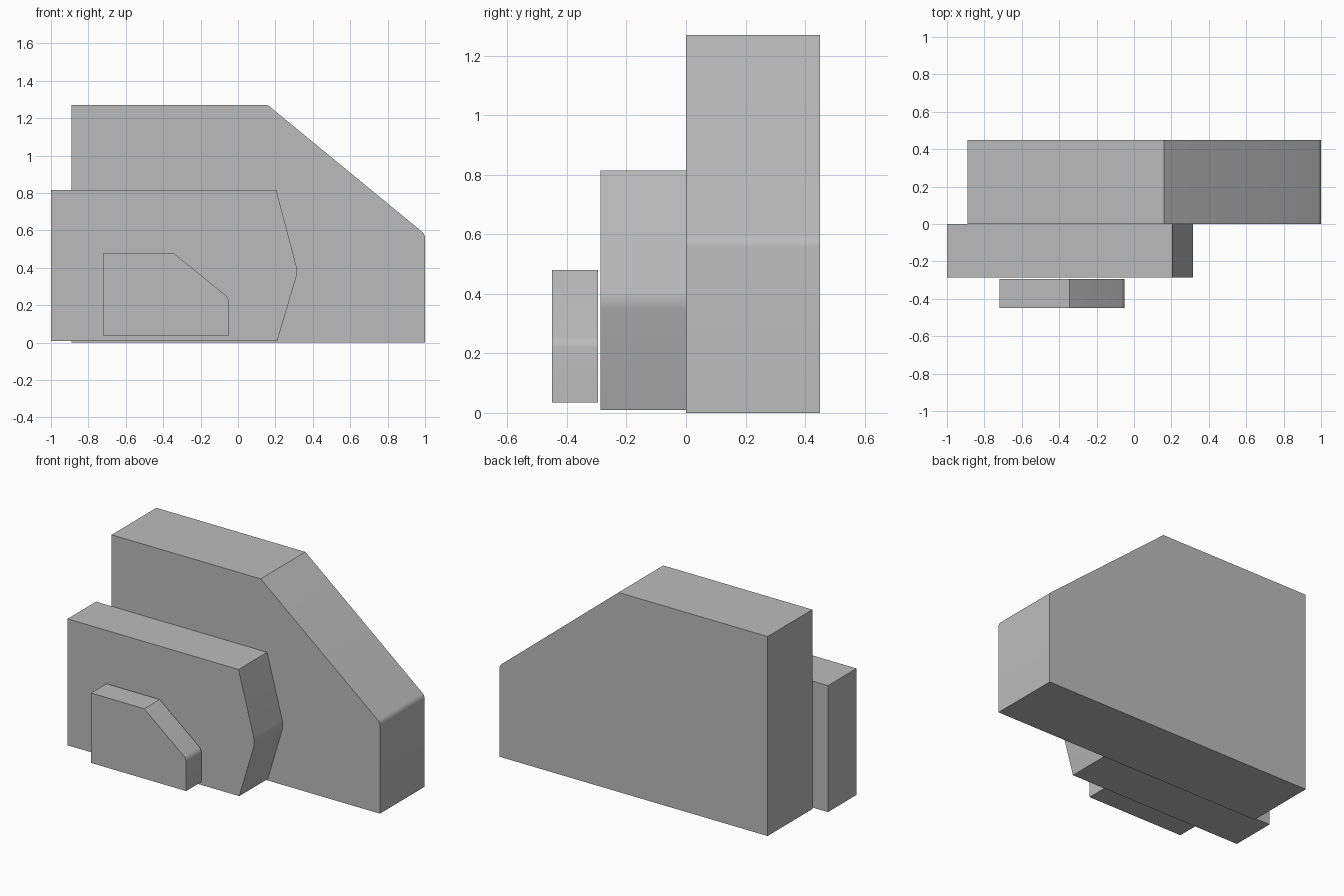
import bpy, bmesh, math

cube = bpy.data.objects.get("Cube")
if cube:
    bpy.data.objects.remove(cube, do_unlink=True)

grey = bpy.data.materials.new("plain grey")
grey.use_nodes = True
colour = (0.5, 0.5, 0.5, 1)
grey.diffuse_color = colour
grey.node_tree.nodes["Principled BSDF"].inputs["Base Color"].default_value = colour


def slab(name, outline, front, back, soft_corner, width):
    """Extrude an x-z outline from front to back and slightly round one corner."""
    bm = bmesh.new()
    verts = [bm.verts.new((x, front, z)) for x, z in outline]
    face = bm.faces.new(verts)
    out = bmesh.ops.extrude_face_region(bm, geom=[face])
    moved = [v for v in out["geom"] if isinstance(v, bmesh.types.BMVert)]
    bmesh.ops.translate(bm, verts=moved, vec=(0, back - front, 0))
    cx, cz = outline[soft_corner]
    edges = [e for e in bm.edges
             if all(math.hypot(v.co.x - cx, v.co.z - cz) < 1e-4 for v in e.verts)]
    bmesh.ops.bevel(bm, geom=edges, offset=width, segments=4, profile=0.5,
                    affect="EDGES")
    bmesh.ops.recalc_face_normals(bm, faces=bm.faces)
    mesh = bpy.data.meshes.new(name)
    bm.to_mesh(mesh)
    bm.free()
    mesh.materials.append(grey)
    obj = bpy.data.objects.new(name, mesh)
    bpy.context.collection.objects.link(obj)
    bpy.ops.object.select_all(action="DESELECT")
    obj.select_set(True)
    bpy.context.view_layer.objects.active = obj
    bpy.ops.object.shade_smooth_by_angle(angle=math.radians(25))


# Tall rear slab with a sloping shoulder
slab("rear_slab", [(-0.89, 0), (1, 0), (1, 0.58), (0.16, 1.27), (-0.89, 1.27)],
     0, 0.45, 2, 0.02)

# Middle slab with a pointed end
slab("middle_slab", [(-1, 0.01), (0.21, 0.01), (0.32, 0.38), (0.205, 0.815), (-1, 0.815)],
     -0.287, 0, 2, 0.03)

# Small front slab, standing just clear of the middle one
slab("front_slab", [(-0.72, 0.035), (-0.05, 0.035), (-0.05, 0.24), (-0.345, 0.48), (-0.72, 0.48)],
     -0.45, -0.295, 2, 0.02)
